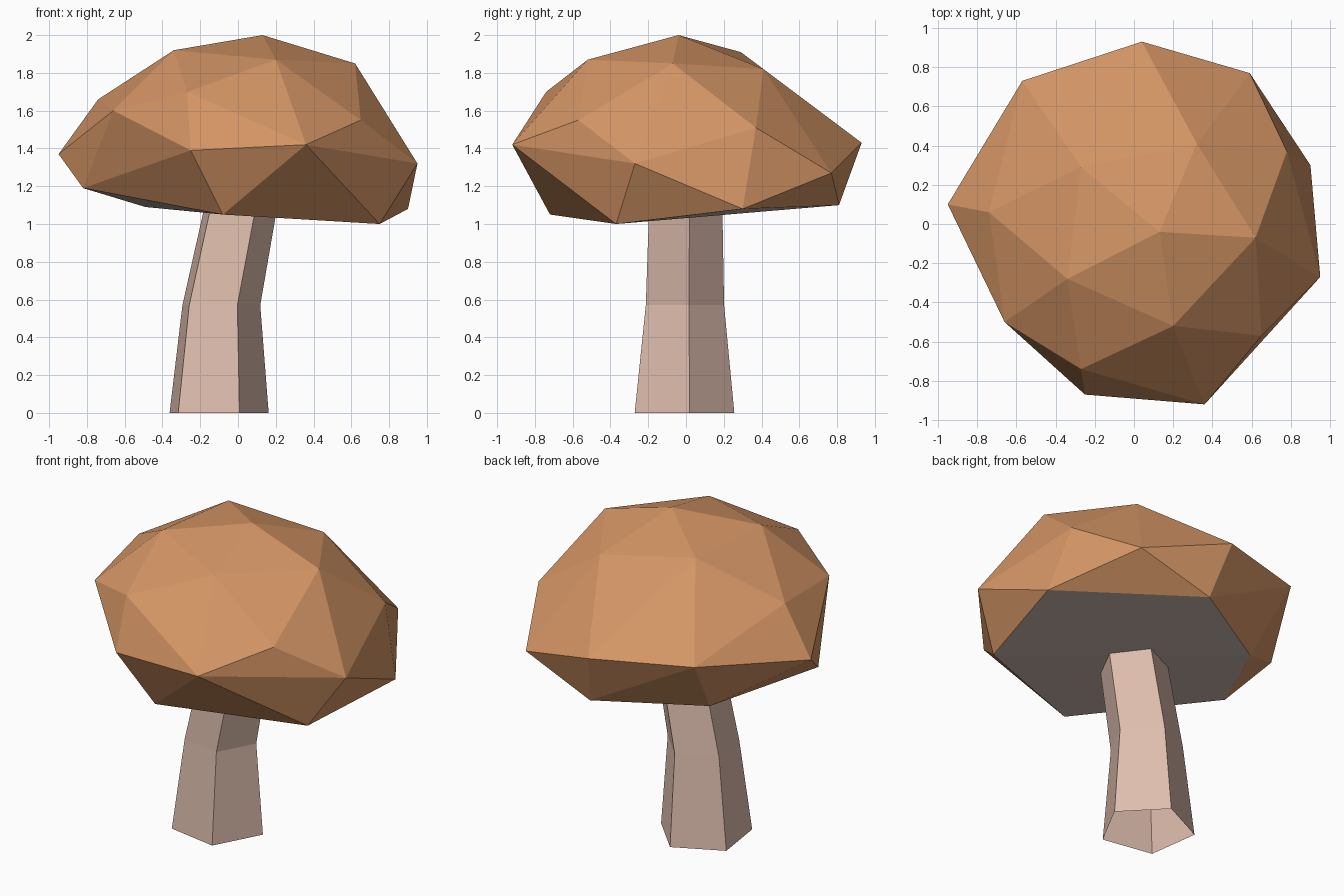
import bpy, bmesh, math
from mathutils import Vector

if "Cube" in bpy.data.objects:
    bpy.data.objects.remove(bpy.data.objects["Cube"])


def material(name, rgb):
    m = bpy.data.materials.new(name)
    m.diffuse_color = (*rgb, 1)
    m.use_nodes = True
    m.node_tree.nodes["Principled BSDF"].inputs["Base Color"].default_value = m.diffuse_color
    return m


cap_brown = material("cap brown", (0.66, 0.30, 0.13))
stalk_pink = material("stalk pink", (0.73, 0.51, 0.42))
gill_grey = material("gill grey", (0.60, 0.47, 0.42))


def finish(bm, name, mats):
    me = bpy.data.meshes.new(name)
    bm.to_mesh(me)
    bm.free()
    for m in mats:
        me.materials.append(m)
    ob = bpy.data.objects.new(name, me)
    bpy.context.collection.objects.link(ob)
    return ob


# Cap: irregular faceted dome, hulled from rings of points
crown = [(.13, -.04, 2.0), (.62, -.07, 1.85), (.32, .41, 1.82), (-.27, .29, 1.91),
         (-.34, -.28, 1.92), (.20, -.52, 1.87)]
shoulder = [(-.74, .06, 1.66), (-.66, -.50, 1.60), (-.27, -.74, 1.70),
            (.65, -.57, 1.55), (.78, .37, 1.51)]
brim = [(.04, .93, 1.43), (.59, .77, 1.27), (.95, -.27, 1.32), (.36, -.92, 1.42),
        (-.25, -.87, 1.39), (-.95, .10, 1.37), (-.57, .73, 1.46)]
base = [(.75, -.37, 1.0), (.90, .30, 1.08), (.11, .81, 1.10), (-.49, .46, 1.09),
        (-.82, -.16, 1.19), (-.08, -.72, 1.05)]
bm = bmesh.new()
for p in crown + shoulder + brim + base:
    bm.verts.new(p)
bmesh.ops.convex_hull(bm, input=bm.verts[:])
bmesh.ops.recalc_face_normals(bm, faces=bm.faces[:])
# Underside: faces whose corners all lie on the base ring
for f in bm.faces:
    f.material_index = int(all(v.co.z < 1.2 for v in f.verts) and f.normal.z < -0.6)
finish(bm, "mushroom_cap", [cap_brown, gill_grey])

# Stalk: bent five-sided tube, open at the foot
bm = bmesh.new()
rings = []
for x, y, z, r in [(-.115, -.02, 0, .28), (-.10, -.015, .57, .22), (.01, -.01, 1.12, .205)]:
    rings.append([bm.verts.new((x + r * math.cos(math.radians(8 + 72 * i)),
                                y + r * math.sin(math.radians(8 + 72 * i)), z))
                  for i in range(5)])
for lo, hi in zip(rings, rings[1:]):
    for i in range(5):
        j = (i + 1) % 5
        bm.faces.new((lo[i], lo[j], hi[j], hi[i]))
finish(bm, "mushroom_stalk", [stalk_pink])
